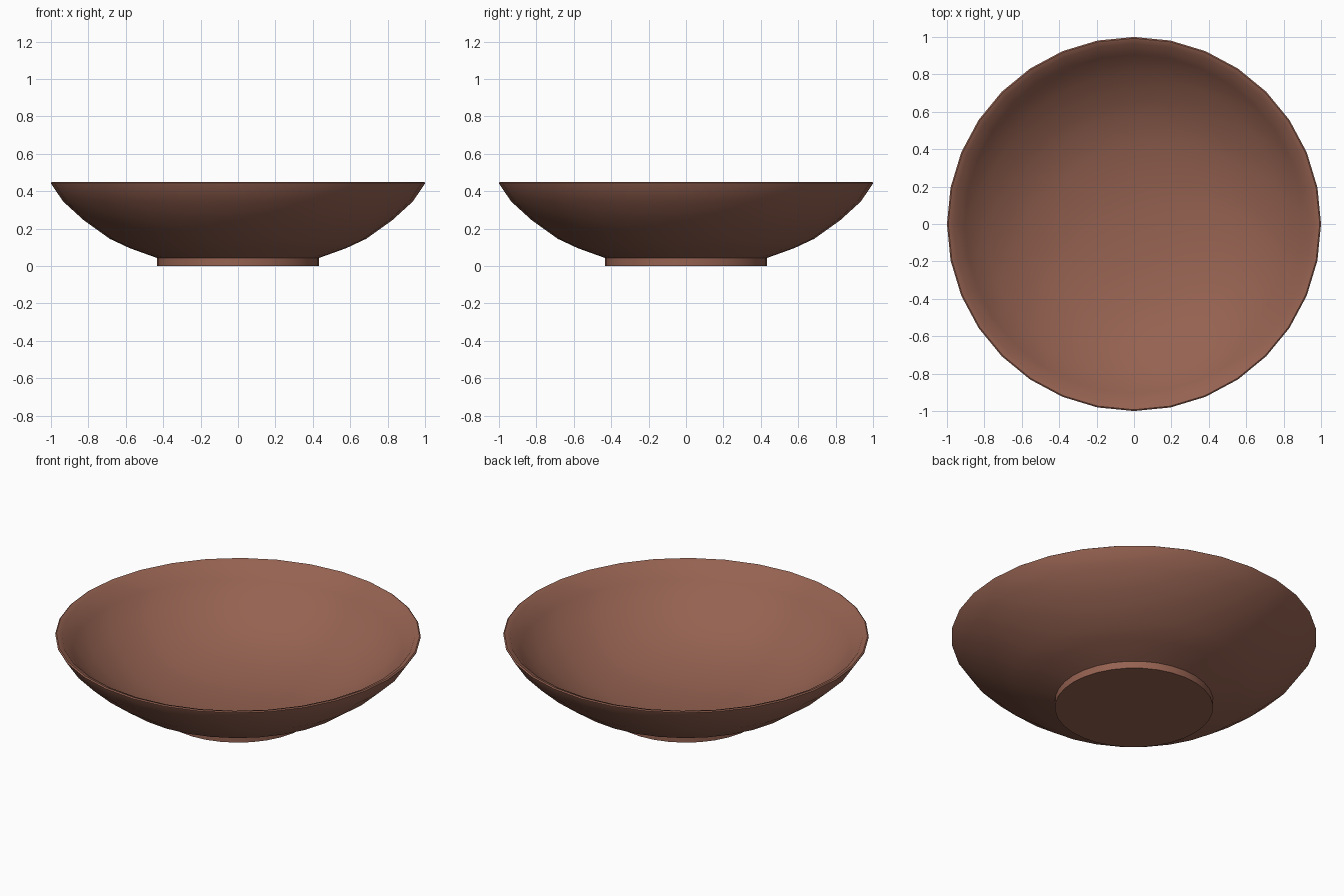
import bpy, bmesh, math

if "Cube" in bpy.data.objects:
    bpy.data.objects.remove(bpy.data.objects["Cube"])

SIDES = 32

clay = bpy.data.materials.new("reddish brown")
clay.diffuse_color = (0.30, 0.122, 0.082, 1)
clay.use_nodes = True
clay.node_tree.nodes["Principled BSDF"].inputs["Base Color"].default_value = clay.diffuse_color


def lathe(name, profile, sides=SIDES):
    """Spin an (radius, height) profile round z; radius 0 becomes a single pole."""
    bm = bmesh.new()
    rings = []
    for r, z in profile:
        if r == 0:
            rings.append([bm.verts.new((0, 0, z))] * sides)
        else:
            rings.append([bm.verts.new((r * math.cos(2 * math.pi * i / sides),
                                        r * math.sin(2 * math.pi * i / sides), z))
                          for i in range(sides)])
    for low, high in zip(rings, rings[1:]):
        for i in range(sides):
            j = (i + 1) % sides
            corners = list(dict.fromkeys((low[i], low[j], high[j], high[i])))
            bm.faces.new(corners)
    bmesh.ops.recalc_face_normals(bm, faces=bm.faces)
    mesh = bpy.data.meshes.new(name)
    bm.to_mesh(mesh)
    bm.free()
    mesh.materials.append(clay)
    obj = bpy.data.objects.new(name, mesh)
    bpy.context.collection.objects.link(obj)
    bpy.ops.object.select_all(action='DESELECT')
    obj.select_set(True)
    bpy.context.view_layer.objects.active = obj
    bpy.ops.object.shade_smooth_by_angle(angle=math.radians(35))
    return obj


# Foot, curved outer wall, thin rim and hollow inside as one closed shell
lathe("bowl", [
    (0, 0), (0.433, 0), (0.433, 0.043),                       # foot
    (0.578, 0.095), (0.685, 0.145), (0.825, 0.245),           # outer wall
    (0.935, 0.345), (0.998, 0.438),
    (1.0, 0.445), (0.993, 0.45), (0.965, 0.44),               # rim
    (0.905, 0.36), (0.80, 0.27), (0.665, 0.183),              # inside
    (0.56, 0.135), (0.42, 0.09), (0.22, 0.06), (0, 0.05)])
